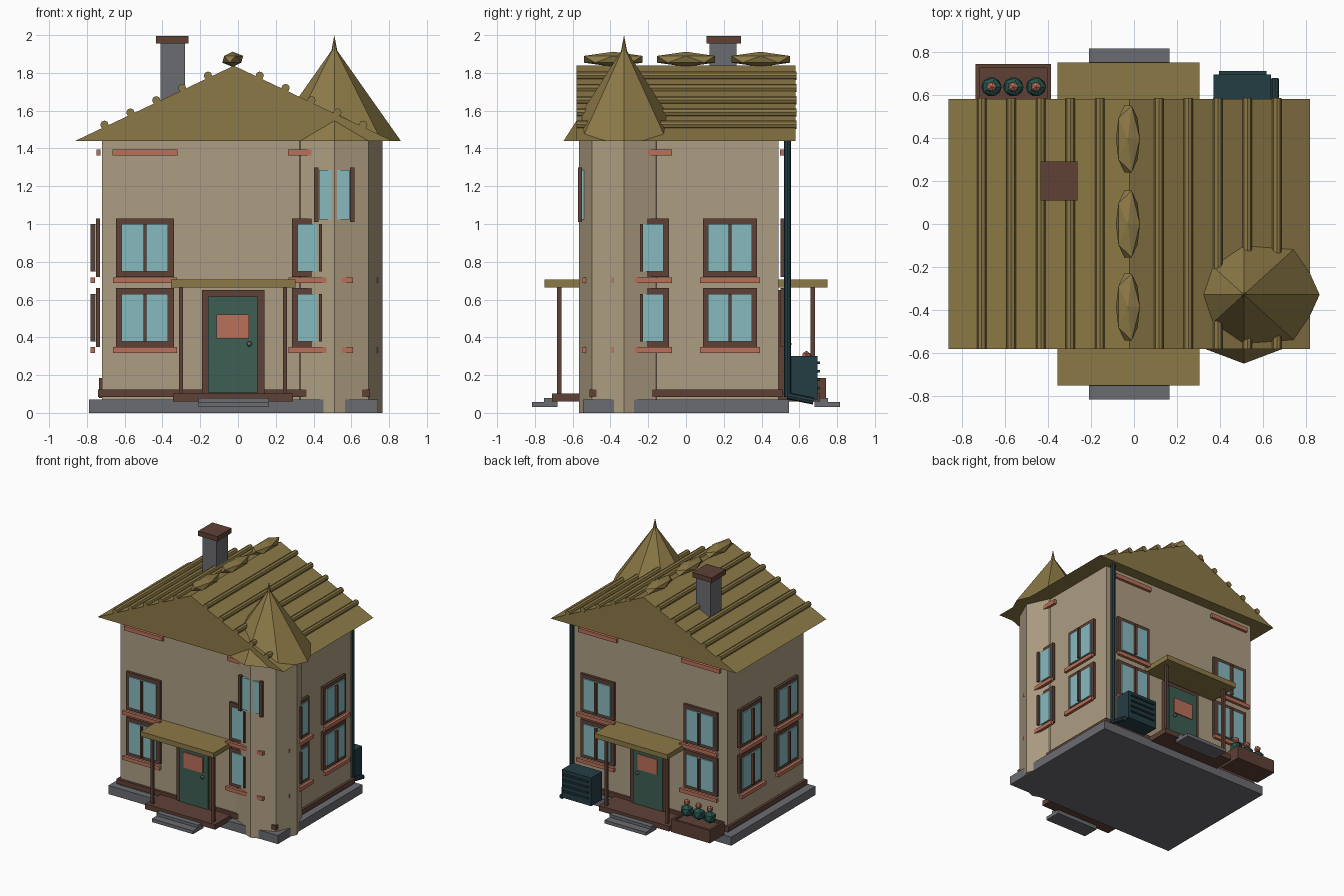
import bpy, bmesh, math
from mathutils import Matrix, Vector

if "Cube" in bpy.data.objects:
    bpy.data.objects.remove(bpy.data.objects["Cube"])


def mat(name, r, g, b):
    m = bpy.data.materials.new(name)
    lin = [((c / 255 + 0.055) / 1.055) ** 2.4 for c in (r, g, b)]
    m.diffuse_color = (*lin, 1)
    m.use_nodes = True
    m.node_tree.nodes["Principled BSDF"].inputs["Base Color"].default_value = m.diffuse_color
    return m


WALL = mat("wall_beige", 174, 158, 130)
ROOF = mat("roof_olive", 140, 121, 70)
WOOD = mat("dark_wood", 94, 65, 54)
TRIM = mat("terracotta_trim", 186, 112, 90)
GLASS = mat("window_glass", 135, 186, 191)
DOOR = mat("door_green", 60, 94, 83)
METAL = mat("dark_teal_metal", 36, 61, 68)
STONE = mat("stone_grey", 107, 108, 113)
LEAF = mat("leaf_green", 38, 84, 76)


def finish(bm, name, m):
    bmesh.ops.recalc_face_normals(bm, faces=bm.faces)
    me = bpy.data.meshes.new(name)
    bm.to_mesh(me)
    bm.free()
    me.materials.append(m)
    ob = bpy.data.objects.new(name, me)
    bpy.context.collection.objects.link(ob)
    return ob


def box(name, m, x0, x1, y0, y1, z0, z1):
    bm = bmesh.new()
    mx = Matrix.Translation(((x0 + x1) / 2, (y0 + y1) / 2, (z0 + z1) / 2)) @ Matrix.Diagonal(
        (abs(x1 - x0), abs(y1 - y0), abs(z1 - z0), 1))
    bmesh.ops.create_cube(bm, size=1, matrix=mx)
    return finish(bm, name, m)


def cone(name, m, x, y, z0, z1, rx, ry, top=1.0, n=8):
    bm = bmesh.new()
    mx = Matrix.Translation((x, y, (z0 + z1) / 2)) @ Matrix.Diagonal((rx, ry, 1, 1))
    bmesh.ops.create_cone(bm, cap_ends=True, segments=n, radius1=1, radius2=top,
                          depth=z1 - z0, matrix=mx)
    bmesh.ops.remove_doubles(bm, verts=bm.verts, dist=1e-5)
    return finish(bm, name, m)


def rod(name, m, a, b, r, n=8):
    a, b = Vector(a), Vector(b)
    bm = bmesh.new()
    q = (b - a).to_track_quat('Z', 'Y').to_matrix().to_4x4()
    bmesh.ops.create_cone(bm, cap_ends=True, segments=n, radius1=r, radius2=r,
                          depth=(b - a).length, matrix=Matrix.Translation((a + b) / 2) @ q)
    return finish(bm, name, m)


def ball(name, m, c, s, sub=1):
    bm = bmesh.new()
    bmesh.ops.create_icosphere(bm, subdivisions=sub, radius=1,
                               matrix=Matrix.Translation(c) @ Matrix.Diagonal((*s, 1)))
    return finish(bm, name, m)


# house extents
X0, X1, Y, CX = -0.72, 0.68, 0.49, -0.022
TX, TY = 0.51, -0.328


def on_wall(side, name, m, u, half, d0, d1, z0, z1):
    """Plate on a wall: u along the wall, d outward from it."""
    if side in ("front", "back"):
        s = -1 if side == "front" else 1
        box(side + name, m, u - half, u + half, s * (Y + d0), s * (Y + d1), z0, z1)
    else:
        w, s = (X0, -1) if side == "left" else (X1, 1)
        box(side + name, m, w + s * d0, w + s * d1, u - half, u + half, z0, z1)


# base, walls, plinth band
box("foundation", STONE, -0.79, 0.742, -0.545, 0.545, 0, 0.07)
box("house_walls", WALL, X0, X1, -Y, Y, 0.07, 1.45)
box("plinth_band", WOOD, -0.74, 0.70, -0.51, 0.51, 0.085, 0.125)

# main roof: gabled prism
bm = bmesh.new()
vs = [bm.verts.new(p) for p in ((-0.862, -0.58, 1.44), (0.818, -0.58, 1.44), (CX, -0.58, 1.838))]
f = bm.faces.new(vs)
ext = bmesh.ops.extrude_face_region(bm, geom=[f])
bmesh.ops.translate(bm, vec=(0, 1.16, 0),
                    verts=[v for v in ext["geom"] if isinstance(v, bmesh.types.BMVert)])
finish(bm, "main_roof", ROOF)

# roof ribs and ridge caps
for k in range(1, 6):
    for s in (-1, 1):
        x, z = CX + s * 0.137 * k, 1.838 - 0.0649 * k + 0.012
        rod("roof_rib", ROOF, (x, -0.58, z), (x, 0.585, z), 0.022)
for y in (-0.385, 0.0, 0.395):
    ball("ridge_cap", ROOF, (-0.028, y, 1.872), (0.062, 0.182, 0.04))

# corner turret
cone("turret_wall", WALL, TX, TY, 0, 1.45, 0.255, 0.239)
cone("turret_roof", ROOF, TX, TY, 1.44, 1.94, 0.352, 0.32, top=0.0)
cone("turret_finial", ROOF, TX, TY, 1.915, 2.0, 0.016, 0.016, top=0.0)
box("turret_window_glass", GLASS, 0.43, 0.59, -0.562, -0.54, 1.025, 1.285)
for x in (0.414, 0.604):
    box("turret_window_side", WOOD, x - 0.012, x + 0.012, -0.573, -0.55, 1.01, 1.30)

# chimney
box("chimney", STONE, -0.41, -0.28, 0.125, 0.268, 1.5, 1.96)
box("chimney_cap", WOOD, -0.435, -0.262, 0.108, 0.29, 1.955, 1.995)


# windows, two floors on each wall
def window(side, u, z):
    k = 1.0 if side in ("front", "back") else 0.94
    on_wall(side, "_window_frame", WOOD, u, 0.153 * k, 0.01, 0.031, z, z + 0.31)
    on_wall(side, "_window_glass", GLASS, u, 0.123 * k, 0.031, 0.041, z + 0.028, z + 0.28)
    on_wall(side, "_window_mullion", WOOD, u, 0.008, 0.04, 0.061, z + 0.028, z + 0.28)
    on_wall(side, "_window_sill", TRIM, u, 0.17 * k, 0.037, 0.061, z - 0.032, z - 0.002)


for side, us in (("front", (-0.493, 0.438)), ("back", (-0.493, 0.438)),
                 ("left", (-0.235, 0.233)), ("right", (-0.235, 0.233))):
    for u in us:
        for z in (0.35, 0.72):
            window(side, u, z)
# trim strips under the eaves
for side, u in (("front", -0.493), ("front", 0.438), ("back", -0.493), ("back", 0.438),
                ("left", -0.235), ("right", -0.235)):
    on_wall(side, "_eave_trim", TRIM, u, 0.172 if side in ("front", "back") else 0.16,
            0.008, 0.03, 1.362, 1.395)

# porches front and back
for side, s in (("front", -1), ("back", 1)):
    on_wall(side, "_door_frame", WOOD, -0.025, 0.165, 0.0, 0.03, 0.08, 0.65)
    on_wall(side, "_door", DOOR, -0.028, 0.13, 0.03, 0.042, 0.105, 0.615)
    on_wall(side, "_door_panel", TRIM, -0.028, 0.087, 0.042, 0.05, 0.395, 0.52)
    ball(side + "_door_knob", STONE, (0.06, s * 0.545, 0.365), (0.014,) * 3, 2)
    on_wall(side, "_porch_deck", WOOD, -0.027, 0.318, 0.0, 0.22, 0.06, 0.102)
    on_wall(side, "_upper_step", STONE, -0.022, 0.187, 0.19, 0.262, 0.055, 0.08)
    on_wall(side, "_lower_step", STONE, -0.022, 0.187, 0.19, 0.325, 0.03, 0.057)
    on_wall(side, "_canopy", ROOF, -0.026, 0.33, 0.0, 0.26, 0.665, 0.705)
    for x in (-0.302, 0.248):
        on_wall(side, "_porch_post", WOOD, x, 0.011, 0.17, 0.192, 0.10, 0.667)

# drainpipe at the back right corner
rod("drainpipe", METAL, (0.655, 0.537, 0.085), (0.655, 0.537, 1.45), 0.018)
rod("drainpipe_foot", METAL, (0.655, 0.537, 0.09), (0.655, 0.675, 0.062), 0.018)

# cooling unit with slats
box("cooling_unit", METAL, 0.37, 0.635, 0.555, 0.695, 0.07, 0.30)
for i in range(4):
    z = 0.13 + 0.045 * i
    box("cooling_slat", METAL, 0.395, 0.615, 0.69, 0.71, z - 0.006, z + 0.006)

# planter with three bushes
bx = (-0.735, -0.385, 0.55, 0.742)
box("planter_base", WOOD, *bx, 0.08, 0.165)
for a in ((bx[0], bx[0] + 0.018, bx[2], bx[3]), (bx[1] - 0.018, bx[1], bx[2], bx[3]),
          (bx[0], bx[1], bx[2], bx[2] + 0.018), (bx[0], bx[1], bx[3] - 0.018, bx[3])):
    box("planter_rim", WOOD, *a, 0.16, 0.185)
for x in (-0.662, -0.56, -0.455):
    ball("bush", LEAF, (x, 0.637, 0.235), (0.053, 0.05, 0.053))
    ball("flower", TRIM, (x, 0.637, 0.302), (0.027, 0.025, 0.027))
